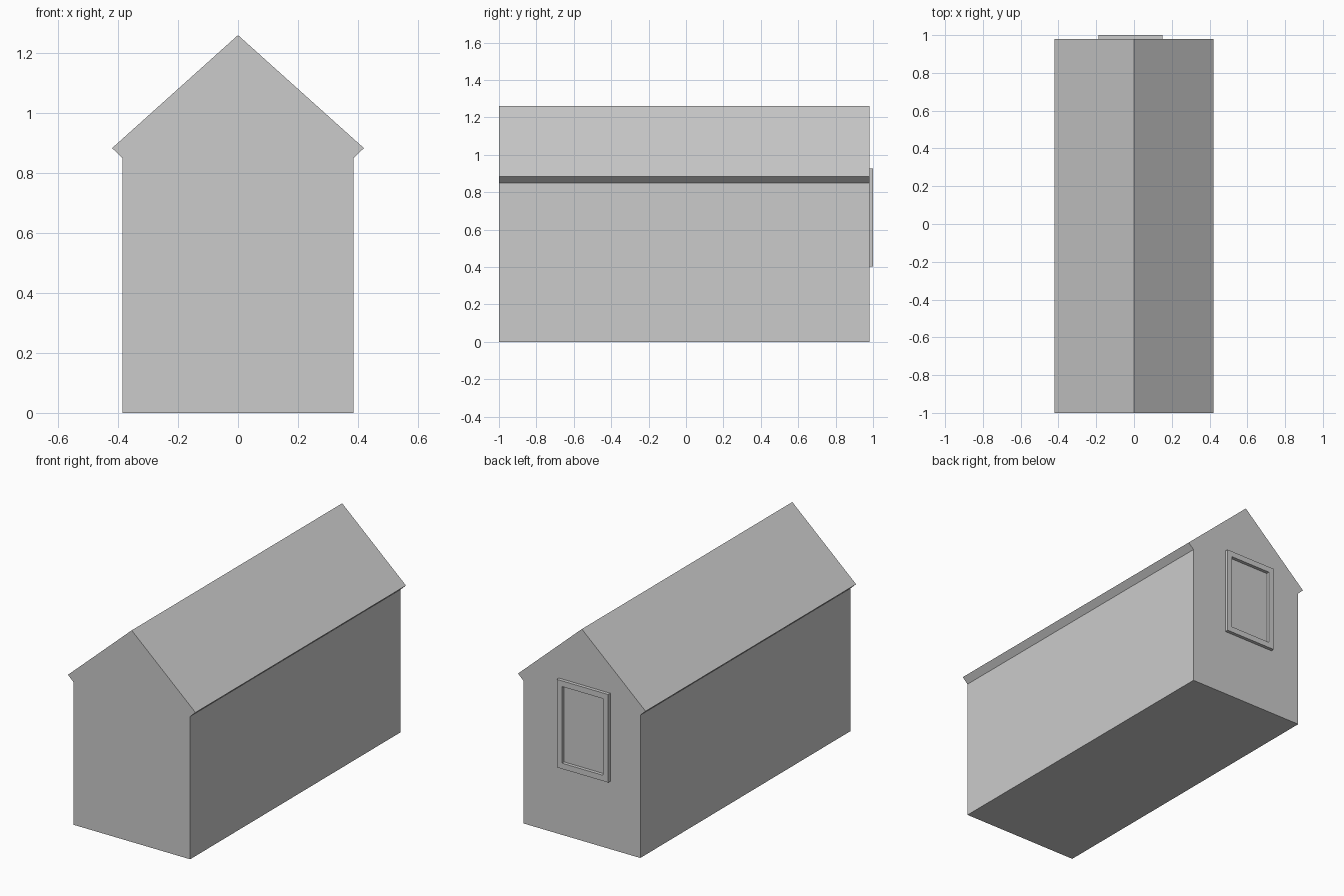
import bpy, bmesh

if "Cube" in bpy.data.objects:
    bpy.data.objects.remove(bpy.data.objects["Cube"])

WALL_BACK = 0.98


def finish(bm, name):
    bmesh.ops.recalc_face_normals(bm, faces=bm.faces)
    mesh = bpy.data.meshes.new(name)
    bm.to_mesh(mesh)
    bm.free()
    obj = bpy.data.objects.new(name, mesh)
    bpy.context.collection.objects.link(obj)
    return obj


# House body with eaves: mirrored gable profile extruded along y
half = [(0.385, 0.0), (0.385, 0.85), (0.42, 0.883)]
profile = half + [(0.0, 1.26)] + [(-x, z) for x, z in reversed(half)]
bm = bmesh.new()
face = bm.faces.new([bm.verts.new((x, -1.0, z)) for x, z in profile])
ext = bmesh.ops.extrude_face_region(bm, geom=[face], use_keep_orig=True)
verts = [g for g in ext["geom"] if isinstance(g, bmesh.types.BMVert)]
bmesh.ops.translate(bm, verts=verts, vec=(0, WALL_BACK + 1.0, 0))
finish(bm, "house_body")


# Window frame on the back gable: mitred rectangular ring
def rectangle(bm, inset, y):
    x0, x1 = -0.188 + inset, 0.151 - inset
    z0, z1 = 0.404 + inset, 0.928 - inset
    return [bm.verts.new((x, y, z)) for x, z in ((x0, z0), (x1, z0), (x1, z1), (x0, z1))]


bm = bmesh.new()
loops = [rectangle(bm, inset, y) for inset, y in
         ((0, WALL_BACK), (0, 1.0), (0.034, 1.0), (0.034, WALL_BACK))]
for a, b in zip(loops, loops[1:] + loops[:1]):
    for i in range(4):
        j = (i + 1) % 4
        bm.faces.new((a[i], a[j], b[j], b[i]))
finish(bm, "window_frame")
